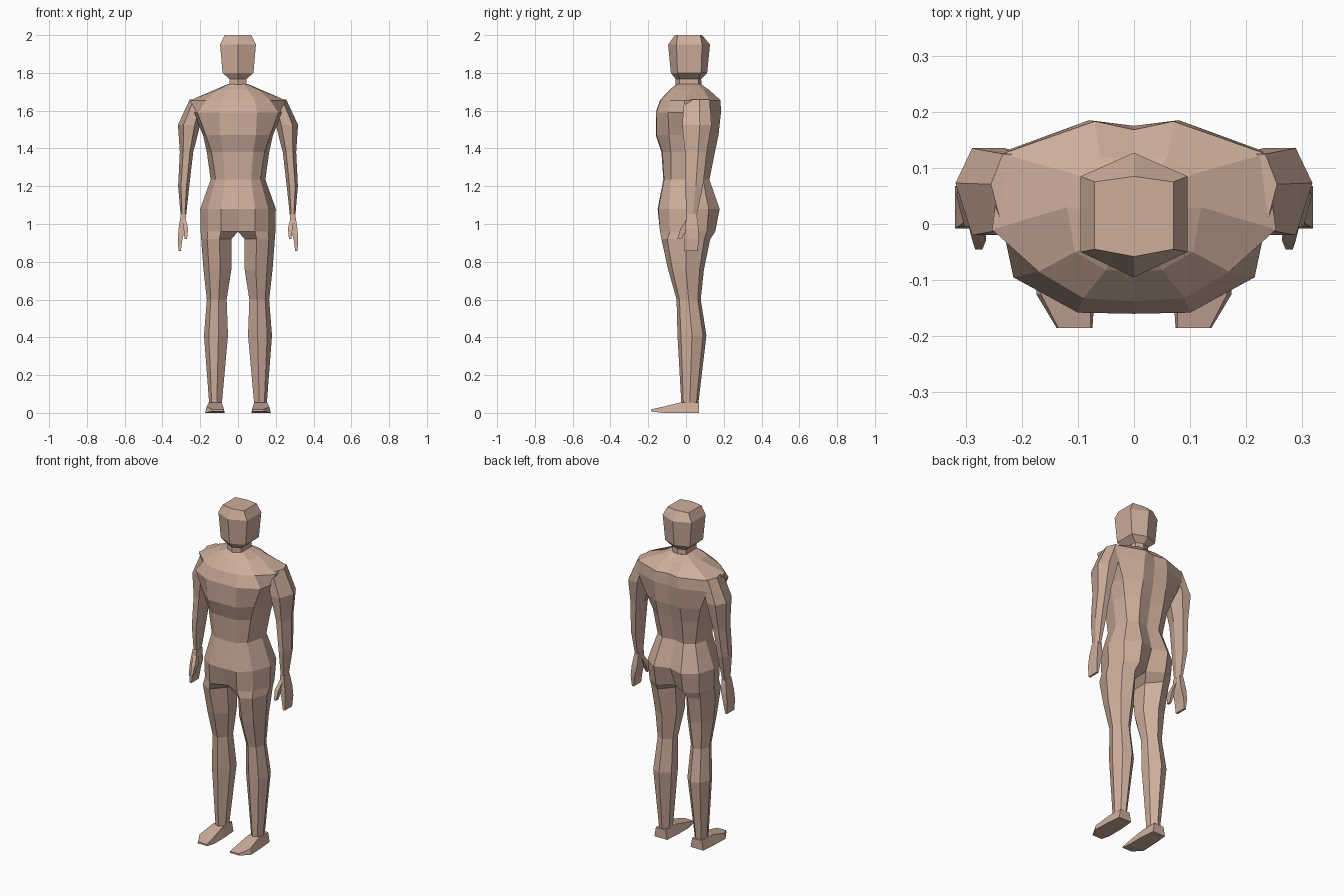
import bpy
import bmesh

if "Cube" in bpy.data.objects:
    bpy.data.objects.remove(bpy.data.objects["Cube"], do_unlink=True)

skin = bpy.data.materials.new("skin")
skin.use_nodes = True
skin.diffuse_color = (0.61, 0.42, 0.33, 1)
skin.node_tree.nodes["Principled BSDF"].inputs["Base Color"].default_value = (0.61, 0.42, 0.33, 1)


def add_rings(bm, rings, closed=True, cap_start=False, cap_end=False):
    """Loft quads between rings of (x, y, z) points."""
    loops = [[bm.verts.new(p) for p in r] for r in rings]
    n = len(loops[0])
    for a, b in zip(loops, loops[1:]):
        for i in range(n if closed else n - 1):
            j = (i + 1) % n
            bm.faces.new((a[i], a[j], b[j], b[i]))
    if cap_start:
        bm.faces.new(loops[0])
    if cap_end:
        bm.faces.new(loops[-1])


def finish(name, bm):
    """Make a flat-shaded object from the left half and mirror it."""
    bmesh.ops.remove_doubles(bm, verts=bm.verts, dist=0.0005)
    bmesh.ops.recalc_face_normals(bm, faces=bm.faces)
    me = bpy.data.meshes.new(name)
    bm.to_mesh(me)
    bm.free()
    me.materials.append(skin)
    ob = bpy.data.objects.new(name, me)
    bpy.context.collection.objects.link(ob)
    mod = ob.modifiers.new("mirror", "MIRROR")
    mod.use_clip = True
    mod.merge_threshold = 0.001


def box_ring(shape, z, x0, x1, y0, y1):
    """Fit a unit cross-section into a rectangle at height z."""
    return [(x0 + u * (x1 - x0), y0 + v * (y1 - y0), z) for u, v in shape]


# Body: half rings from front centre round the side to back centre
torso = [
    (1.740, [(0, -.05), (.03, -.045), (.05, -.03), (.055, .02), (.05, .06), (.03, .08), (0, .08)]),
    (1.712, [(0, -.085), (.05, -.082), (.105, -.05), (.12, .03), (.11, .09), (.06, .12), (0, .115)]),
    (1.655, [(0, -.138), (.09, -.132), (.17, -.085), (.253, -.01), (.235, .125), (.07, .183), (0, .168)]),
    (1.590, [(0, -.16), (.1, -.158), (.215, -.095), (.235, 0), (.23, .13), (.08, .185), (0, .175)]),
    (1.470, [(0, -.16), (.095, -.155), (.17, -.09), (.185, .02), (.18, .12), (.08, .172), (0, .16)]),
    (1.380, [(0, -.13), (.08, -.125), (.14, -.08), (.165, .02), (.15, .1), (.08, .153), (0, .138)]),
    (1.235, [(0, -.12), (.07, -.116), (.118, -.08), (.145, .02), (.125, .09), (.07, .124), (0, .108)]),
    (1.080, [(0, -.15), (.09, -.146), (.16, -.09), (.2, .02), (.17, .12), (.09, .178), (0, .15)]),
    (0.960, [(0, -.1), (.09, -.138), (.16, -.085), (.198, .02), (.165, .11), (.09, .155), (0, .1)]),
]
torso = [[(x, y, z) for x, y in pts] for z, pts in torso]

# Legs continue the lowest torso ring as closed loops
leg_shape = [(0, .3), (.4, 0), (.8, .12), (1, .5), (.8, .88), (.4, 1), (0, .7)]
legs = [(.92, .035, .195, -.13, .128), (.76, .035, .183, -.095, .095),
        (.60, .06, .165, -.05, .078), (.41, .053, .18, -.045, .108),
        (.055, .085, .153, -.025, .066)]
leg_rings = [torso[-1]] + [box_ring(leg_shape, *s) for s in legs]

bm = bmesh.new()
add_rings(bm, torso, closed=False, cap_start=True)
add_rings(bm, leg_rings, cap_end=True)
# Remove the crotch wall's zero-width join only by merging matching points
finish("body", bm)

# Head and neck: half hexagons (z, half width, front, side front, side back, back)
head = [(2.0, .07, -.058, -.045, .075, .085), (1.95, .095, -.095, -.05, .085, .127),
        (1.80, .082, -.08, -.045, .08, .112), (1.768, .045, -.055, -.035, .065, .08),
        (1.72, .045, -.055, -.035, .065, .085)]
bm = bmesh.new()
add_rings(bm, [[(0, f, z), (x, sf, z), (x, sb, z), (0, b, z)] for z, x, f, sf, sb, b in head],
          closed=False, cap_start=True)
finish("head", bm)

# Arms: six-sided tubes hanging from the shoulder
hexagon = [(0, .5), (.25, 0), (.75, 0), (1, .6), (.75, 1), (.25, 1)]
arm = [(1.66, .17, .255, -.01, .125), (1.525, .2, .318, -.02, .135),
       (1.38, .237, .308, -.005, .11), (1.20, .258, .317, -.005, .09),
       (1.05, .274, .304, .003, .058)]
bm = bmesh.new()
add_rings(bm, [box_ring(hexagon, *s) for s in arm], cap_start=True, cap_end=True)
finish("arm", bm)

# Hands: flat palm and fingers, with a thumb pointing forward
square = [(0, 0), (1, 0), (1, 1), (0, 1)]
palm = [(1.055, .276, .302, .003, .056), (.98, .278, .314, -.005, .066),
        (.92, .294, .319, -.008, .068), (.856, .303, .315, -.008, .062)]
thumb = [(1.03, .277, .297, .005, .03), (.975, .264, .288, -.03, .005),
         (.92, .27, .283, -.045, -.022)]
bm = bmesh.new()
for part in (palm, thumb):
    add_rings(bm, [box_ring(square, *s) for s in part], cap_start=True, cap_end=True)
finish("hand", bm)

# Feet: wedge sections from heel to toe (y, inner, outer, top inset, bottom, top)
foot = [(.068, .078, .162, .01, 0, .056), (-.028, .07, .17, .016, 0, .056),
        (-.125, .07, .174, .008, 0, .032), (-.185, .074, .138, .003, .008, .018)]
bm = bmesh.new()
add_rings(bm, [[(a, y, lo), (b, y, lo), (b - i, y, hi), (a + i, y, hi)]
               for y, a, b, i, lo, hi in foot], cap_start=True, cap_end=True)
finish("foot", bm)
